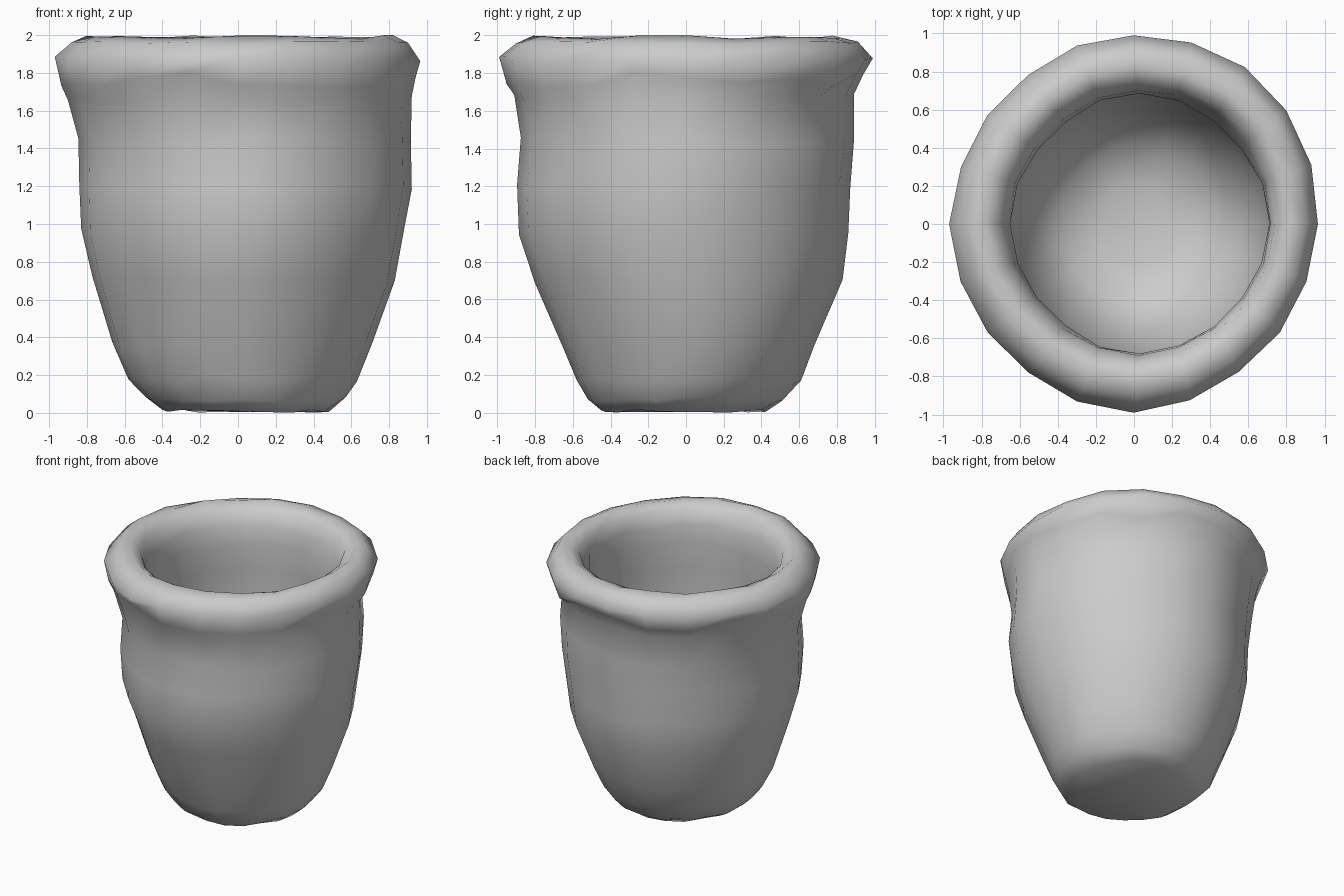
import bpy, bmesh, math, random

random.seed(4)
SIDES = 20

# Rings from the underside, up the outside, over the lip and down inside:
# z, x min, x max, y min, y max, height wobble
rings = [
    (0.01, -0.40, 0.48, -0.45, 0.42, 0.01),
    (0.07, -0.49, 0.57, -0.52, 0.51, 0.015),
    (0.18, -0.58, 0.63, -0.58, 0.61, 0.02),
    (0.36, -0.665, 0.71, -0.65, 0.68, 0.02),
    (0.70, -0.77, 0.83, -0.80, 0.83, 0.02),
    (0.96, -0.83, 0.88, -0.885, 0.86, 0.02),
    (1.20, -0.84, 0.92, -0.895, 0.87, 0.02),
    (1.44, -0.845, 0.915, -0.875, 0.89, 0.02),
    (1.66, -0.90, 0.92, -0.91, 0.89, 0.03),
    (1.76, -0.935, 0.94, -0.95, 0.94, 0.04),
    (1.87, -0.97, 0.965, -0.99, 0.99, 0.02),
    (1.96, -0.88, 0.90, -0.90, 0.91, 0.01),
    (1.99, -0.80, 0.82, -0.81, 0.82, 0.01),
    (1.94, -0.71, 0.74, -0.73, 0.74, 0.01),
    (1.83, -0.67, 0.715, -0.69, 0.70, 0.02),
    (1.70, -0.65, 0.71, -0.68, 0.685, 0.02),
    (1.50, -0.66, 0.72, -0.69, 0.695, 0.01),
    (1.10, -0.68, 0.74, -0.71, 0.71, 0.01),
    (0.75, -0.64, 0.70, -0.67, 0.67, 0.01),
    (0.45, -0.54, 0.59, -0.56, 0.56, 0.01),
    (0.28, -0.40, 0.44, -0.42, 0.42, 0.01),
    (0.21, -0.20, 0.23, -0.21, 0.21, 0.0),
]


def add_ring(bm, z, x0, x1, y0, y1, wobble):
    verts = []
    for i in range(SIDES):
        a = 2 * math.pi * i / SIDES
        k = 1.0 if i % 5 == 0 else 1 + random.uniform(-0.008, 0.008)
        # the pot is slightly squeezed on its diagonals, except the back right of the lip
        squeeze = 0.028 * math.sin(2 * a) ** 2
        if z > 1.7 and i < 5:
            squeeze *= -0.8
        k -= squeeze
        x = (x0 + x1) / 2 + (x1 - x0) / 2 * math.cos(a) * k
        y = (y0 + y1) / 2 + (y1 - y0) / 2 * math.sin(a) * k
        h = min(2.0, max(0.0, z + random.uniform(-wobble, wobble)))
        verts.append(bm.verts.new((x, y, h)))
    return verts


# Hand-formed pot with a thick rolled lip
bm = bmesh.new()
loops = [add_ring(bm, *r) for r in rings]
for a, b in zip(loops, loops[1:]):
    for i in range(SIDES):
        j = (i + 1) % SIDES
        bm.faces.new((a[i], a[j], b[j], b[i]))

# Underside and inner floor
bm.faces.new(loops[0][::-1])
bm.faces.new(loops[-1])
bmesh.ops.recalc_face_normals(bm, faces=bm.faces[:])

mesh = bpy.data.meshes.new("pot")
bm.to_mesh(mesh)
bm.free()
pot = bpy.data.objects.new("pot", mesh)
bpy.context.collection.objects.link(pot)
bpy.context.view_layer.objects.active = pot
pot.select_set(True)
bpy.ops.object.shade_smooth_by_angle(angle=math.radians(70))
